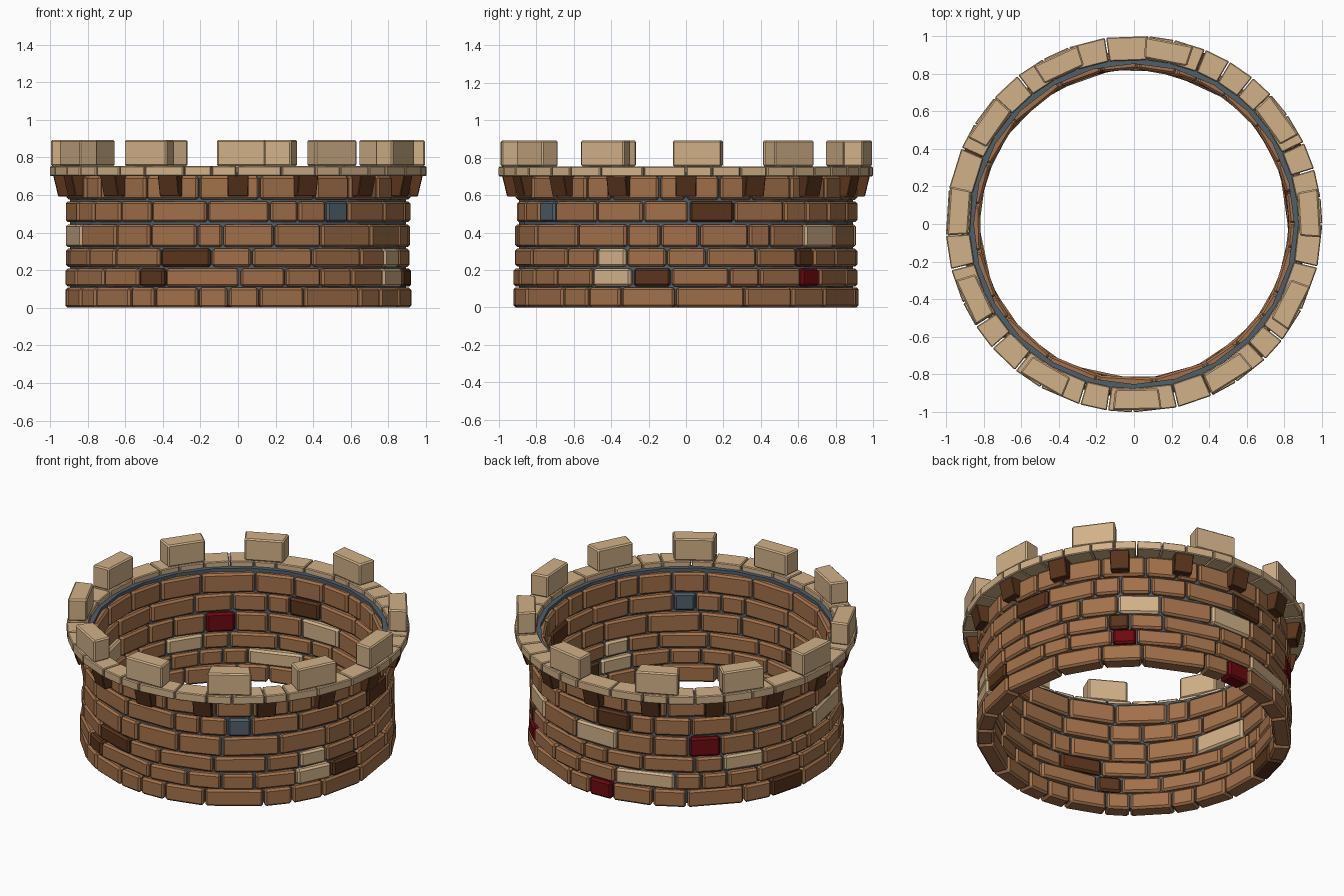
import bpy, bmesh, math, random

random.seed(7)
cube = bpy.data.objects.get("Cube")
if cube:
    bpy.data.objects.remove(cube, do_unlink=True)


def make_material(name, colour):
    mat = bpy.data.materials.new(name)
    mat.use_nodes = True
    mat.diffuse_color = (*colour, 1)
    bsdf = mat.node_tree.nodes["Principled BSDF"]
    bsdf.inputs["Base Color"].default_value = (*colour, 1)
    bsdf.inputs["Roughness"].default_value = 0.9
    return mat


BROWN, TAN, DARK, RED, GREY = range(5)
MATERIALS = [
    make_material("brown brick", (0.36, 0.165, 0.07)),
    make_material("tan stone", (0.64, 0.44, 0.25)),
    make_material("dark brown brick", (0.10, 0.034, 0.012)),
    make_material("red brick", (0.15, 0.003, 0.005)),
    make_material("blue grey mortar", (0.08, 0.115, 0.14)),
]


def add_block(bm, start, end, inner, outer, z0, z1, mat, bevel=0.01, foot=None):
    """Wedge of the ring between two angles; foot is the outer radius at its base."""
    part = bmesh.new()
    rings = []
    for z, out in ((z0, foot or outer), (z1, outer)):
        corners = ((inner, start), (out, start), (out, end), (inner, end))
        rings.append([part.verts.new((r * math.cos(math.radians(a)),
                                      r * math.sin(math.radians(a)), z))
                      for r, a in corners])
    low, high = rings
    part.faces.new(low[::-1])
    part.faces.new(high)
    for i in range(4):
        j = (i + 1) % 4
        part.faces.new((low[i], low[j], high[j], high[i]))
    bmesh.ops.bevel(part, geom=part.edges[:], offset=bevel, segments=1,
                    affect='EDGES', clamp_overlap=True)
    bmesh.ops.recalc_face_normals(part, faces=part.faces)
    for face in part.faces:
        face.material_index = mat
    temp = bpy.data.meshes.new("block")
    part.to_mesh(temp)
    part.free()
    bm.from_mesh(temp)
    bpy.data.meshes.remove(temp)


def finish(bm, name):
    mesh = bpy.data.meshes.new(name)
    bm.to_mesh(mesh)
    bm.free()
    for mat in MATERIALS:
        mesh.materials.append(mat)
    obj = bpy.data.objects.new(name, mesh)
    bpy.context.collection.objects.link(obj)
    return obj


def split(start, end, smallest, largest):
    """Cut an arc into random brick lengths."""
    span = end - start
    count = max(1, round(span / ((smallest + largest) / 2)))
    weights = [random.uniform(smallest, largest) for _ in range(count)]
    angle = start
    for w in weights:
        step = span * w / sum(weights)
        yield angle, angle + step
        angle += step


# Wall courses: base, top, and the odd coloured bricks as (start, end, colour)
COURSES = [
    (0.0, 0.107, [(87, 97, RED), (158, 173, DARK)]),
    (0.112, 0.208, [(-125, -115, DARK), (-33, -18.5, TAN), (-18, -5, DARK),
                    (42, 51, RED), (98, 121, TAN)]),
    (0.218, 0.314, [(-117, -99, DARK), (-31.5, -20.5, TAN), (40.5, 48.5, DARK),
                    (139, 155, TAN)]),
    (0.322, 0.443, [(44, 60, TAN), (80, 98.5, TAN), (126, 138, RED),
                    (180, 204, TAN)]),
    (0.455, 0.566, [(-59, -50, GREY), (1, 16.5, DARK), (90, 104, DARK)]),
    (0.575, 0.7, []),
]
JOINT = 0.3
for row, (z0, z1, special) in enumerate(COURSES):
    bm = bmesh.new()
    bricks = list(special)
    first = special[0][0] if special else 0
    cursor = first
    for start, end, _ in special + [(first + 360, 0, 0)]:
        if start - cursor > 1:
            bricks += [(a, b, BROWN) for a, b in split(cursor, start, 8, 22)]
        cursor = end
    outer = 0.925 if row < 2 else 0.918
    for start, end, mat in bricks:
        add_block(bm, start + JOINT, end - JOINT, 0.825, outer, z0, z1, mat, 0.012)
    finish(bm, f"brick_course_{row + 1}")

# Mortar core behind the bricks
bm = bmesh.new()
SIDES = 24
loops = []
for radius, z in ((0.852, 0.015), (0.893, 0.015), (0.893, 0.72), (0.852, 0.72)):
    loops.append([bm.verts.new((radius * math.cos(math.tau * i / SIDES),
                                radius * math.sin(math.tau * i / SIDES), z))
                  for i in range(SIDES)])
for k in range(4):
    a, b = loops[k], loops[(k + 1) % 4]
    for i in range(SIDES):
        j = (i + 1) % SIDES
        bm.faces.new((a[i], a[j], b[j], b[i])).material_index = GREY
bmesh.ops.recalc_face_normals(bm, faces=bm.faces)
finish(bm, "mortar_core")

# Corbels under the ledge
bm = bmesh.new()
for i in range(16):
    mid = i * 22.5
    add_block(bm, mid - 3.3, mid + 3.3, 0.89, 0.985, 0.592, 0.705, DARK, 0.004, 0.958)
finish(bm, "corbels")

# Ledge of tan stones
bm = bmesh.new()
for start, end in split(0, 360, 7, 13):
    add_block(bm, start + 0.2, end - 0.2, 0.875, 1.002, 0.7, 0.753, TAN, 0.005)
finish(bm, "ledge_stones")

# Battlement blocks
MERLONS = [3.4, 36, 79, 115, 145, 176, 205, 240, 271, 302, 333]
for i, mid in enumerate(MERLONS):
    bm = bmesh.new()
    add_block(bm, mid - 7.5, mid + 7.5, 0.885, 0.997, 0.753, 0.893, TAN, 0.008)
    finish(bm, f"battlement_block_{i + 1}")
